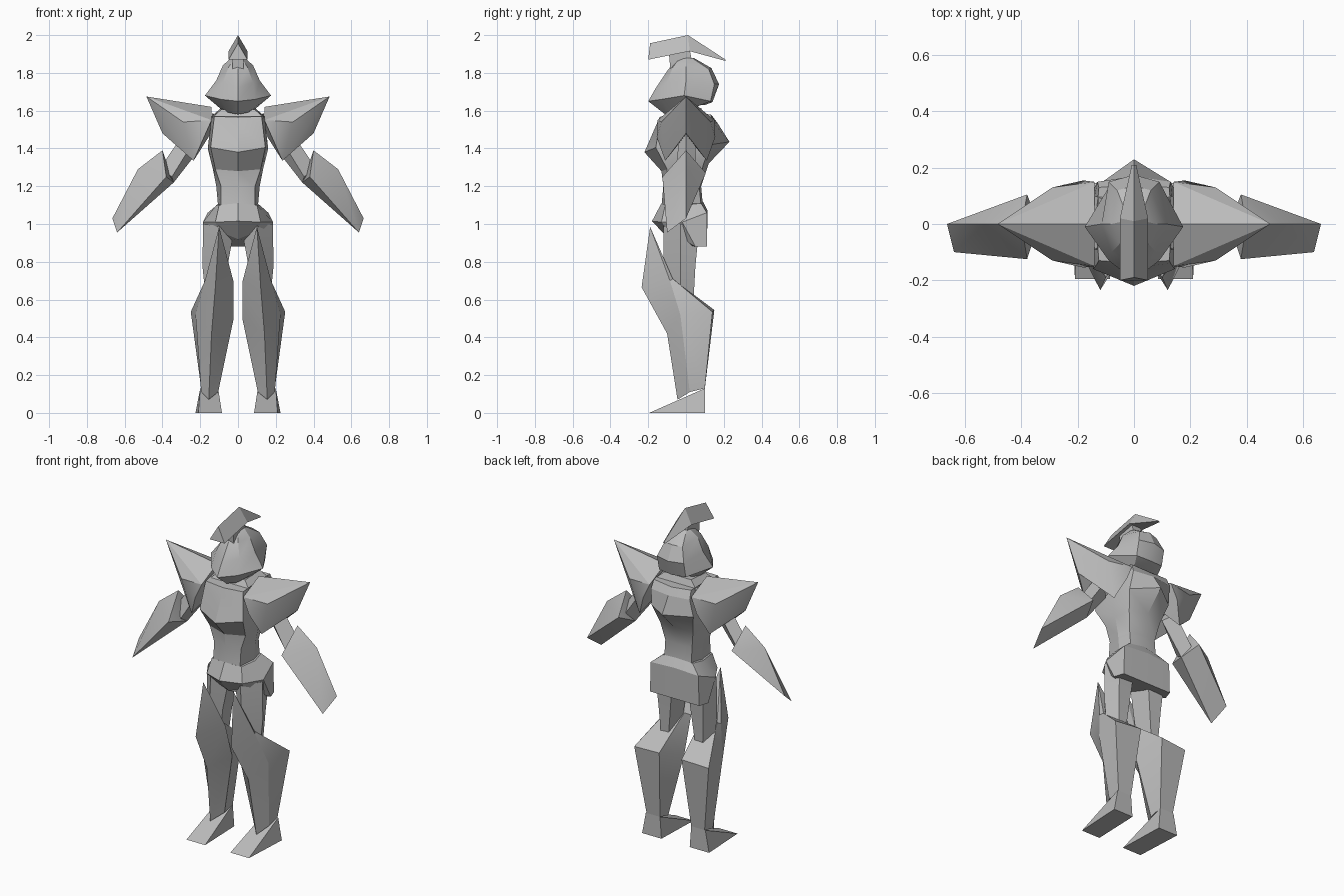
import bpy, bmesh, math

grey = bpy.data.materials.new("armour_grey")
grey.diffuse_color = (0.5, 0.5, 0.5, 1)


def finish(name, bm, mirrored):
    if mirrored:
        geom = bm.verts[:] + bm.edges[:] + bm.faces[:]
        copy = bmesh.ops.duplicate(bm, geom=geom)["geom"]
        for v in copy:
            if isinstance(v, bmesh.types.BMVert):
                v.co.x *= -1
    bmesh.ops.recalc_face_normals(bm, faces=bm.faces)
    me = bpy.data.meshes.new(name)
    bm.to_mesh(me)
    bm.free()
    me.materials.append(grey)
    ob = bpy.data.objects.new(name, me)
    bpy.context.collection.objects.link(ob)
    bpy.ops.object.select_all(action='DESELECT')
    ob.select_set(True)
    bpy.context.view_layer.objects.active = ob
    bpy.ops.object.shade_smooth_by_angle(angle=math.radians(25))


def hull(name, points, mirrored=False):
    """Faceted solid around a few corner points."""
    bm = bmesh.new()
    for p in points:
        bm.verts.new(p)
    res = bmesh.ops.convex_hull(bm, input=bm.verts[:])
    loose = [v for v in bm.verts if not v.link_faces]
    bmesh.ops.delete(bm, geom=loose, context='VERTS')
    finish(name, bm, mirrored)


def loft(name, rings, mirrored=False):
    """Skin between rings holding the same number of points."""
    bm = bmesh.new()
    vs = [[bm.verts.new(p) for p in r] for r in rings]
    n = len(rings[0])
    for a, b in zip(vs, vs[1:]):
        for i in range(n):
            j = (i + 1) % n
            bm.faces.new((a[i], a[j], b[j], b[i]))
    bm.faces.new(vs[0])
    bm.faces.new(vs[-1])
    bmesh.ops.remove_doubles(bm, verts=bm.verts, dist=0.0005)
    finish(name, bm, mirrored)


def sym(half):
    """Complete a ring whose first and last points lie on the centre line."""
    return half + [(-x, y, z) for x, y, z in half[-2:0:-1]]


def both(points):
    """Add the left copy of each off-centre point."""
    return points + [(-x, y, z) for x, y, z in points if x]


# Helmet: chin, flared cheeks, dome
loft("helmet", [
    sym([(0, -.11, 1.58), (.05, -.09, 1.59), (.08, 0, 1.60), (.06, .08, 1.63), (0, .10, 1.63)]),
    sym([(0, -.20, 1.65), (.09, -.13, 1.66), (.175, -.01, 1.68), (.09, .13, 1.65), (0, .14, 1.645)]),
    sym([(0, -.16, 1.72), (.08, -.10, 1.75), (.115, 0, 1.76), (.09, .15, 1.74), (0, .175, 1.74)]),
    sym([(0, -.10, 1.81), (.05, -.07, 1.83), (.08, 0, 1.84), (.06, .12, 1.82), (0, .135, 1.825)]),
    sym([(0, -.06, 1.86), (.025, -.04, 1.87), (.035, .01, 1.88), (.025, .03, 1.88), (0, .04, 1.88)])])
# Crest and its stalk
loft("crest", [
    [(0, -.19, 1.957), (.05, -.20, 1.87), (-.05, -.20, 1.87)],
    [(0, .01, 2.0), (.05, .02, 1.915), (-.05, .02, 1.915)],
    [(0, .21, 1.87), (.008, .21, 1.863), (-.008, .21, 1.863)]])
hull("crest_stalk", both([(.03, -.09, 1.90), (.03, .02, 1.92), (.03, -.08, 1.79), (.03, .04, 1.82)]))
hull("neck", both([(.14, -.09, 1.56), (.14, .10, 1.57), (.09, -.06, 1.605), (.09, .08, 1.615)]))

# Torso: collar, chest keel, waist, hips
loft("torso", [
    sym([(0, -.14, 1.565), (.125, -.13, 1.57), (.135, 0, 1.59), (.125, .13, 1.58), (0, .14, 1.57)]),
    sym([(0, -.155, 1.53), (.13, -.14, 1.53), (.145, 0, 1.53), (.13, .15, 1.53), (0, .17, 1.53)]),
    sym([(0, -.22, 1.38), (.145, -.16, 1.405), (.16, 0, 1.40), (.14, .13, 1.42), (0, .23, 1.435)]),
    sym([(0, -.13, 1.28), (.12, -.10, 1.29), (.135, 0, 1.30), (.11, .09, 1.31), (0, .12, 1.32)]),
    sym([(0, -.12, 1.20), (.09, -.10, 1.20), (.115, 0, 1.20), (.09, .07, 1.20), (0, .08, 1.20)]),
    sym([(0, -.13, 1.09), (.09, -.11, 1.09), (.105, 0, 1.09), (.09, .08, 1.09), (0, .09, 1.09)])])
# Hip armour with a back skirt
loft("hip_armour", [
    sym([(0, -.13, 1.11), (.10, -.11, 1.10), (.115, 0, 1.10), (.10, .08, 1.11), (0, .09, 1.12)]),
    sym([(0, -.18, 1.015), (.12, -.13, 1.01), (.185, -.02, 1.01), (.16, .11, 1.06), (0, .115, 1.07)]),
    sym([(0, -.09, .92), (.10, -.09, .96), (.185, .05, .88), (.165, .11, .88), (0, .11, .88)])])

# Shoulder pads: front and back halves meet in an arch
for side, s in (("front", -1), ("back", 1)):
    hull("shoulder_pad_" + side, [
        (.485, 0, 1.675), (.14, 0, 1.62), (.40, 0, 1.48), (.15, 0, 1.47),
        (.29, s * .13, 1.54), (.18, s * .155, 1.46), (.14, s * .15, 1.55),
        (.235, s * .11, 1.335)], True)

# Arms
loft("upper_arm", [
    [(.22, -.04, 1.46), (.28, 0, 1.49), (.26, .05, 1.44), (.20, 0, 1.40)],
    [(.35, -.05, 1.25), (.41, 0, 1.30), (.39, .05, 1.25), (.34, 0, 1.22)]], True)
hull("forearm", [
    (.40, 0, 1.39), (.38, .105, 1.27), (.34, 0, 1.22), (.38, -.125, 1.25),
    (.53, 0, 1.29), (.665, 0, 1.03), (.64, -.10, .955), (.59, -.03, 1.045)], True)

# Legs
loft("thigh", [
    [(.02, -.06, .97), (.10, -.12, .99), (.185, -.03, 1.0), (.16, .07, .98), (.05, .06, .96)],
    [(.055, -.07, .78), (.11, -.12, .78), (.188, -.03, .775), (.15, .05, .78), (.07, .05, .78)],
    [(.075, -.06, .60), (.11, -.10, .60), (.17, -.03, .60), (.14, .04, .60), (.09, .04, .60)]], True)
tip = (.10, -.19, .985)
loft("greave", [
    [tip] * 5,
    [(.12, -.235, .665), (.175, -.085, .70), (.16, -.07, .71), (.06, -.07, .71), (.025, -.085, .70)],
    [(.14, -.10, .42), (.225, -.03, .52), (.25, .14, .535), (.075, .15, .545), (.025, -.02, .49)],
    [(.155, -.045, .07), (.195, .02, .11), (.195, .10, .13), (.105, .10, .13), (.105, .02, .11)]], True)
hull("foot", [
    (.085, -.195, 0), (.21, -.195, 0), (.225, .10, 0), (.095, .10, 0),
    (.20, .10, .13), (.105, .10, .13), (.19, .04, .10), (.11, .04, .10)], True)
